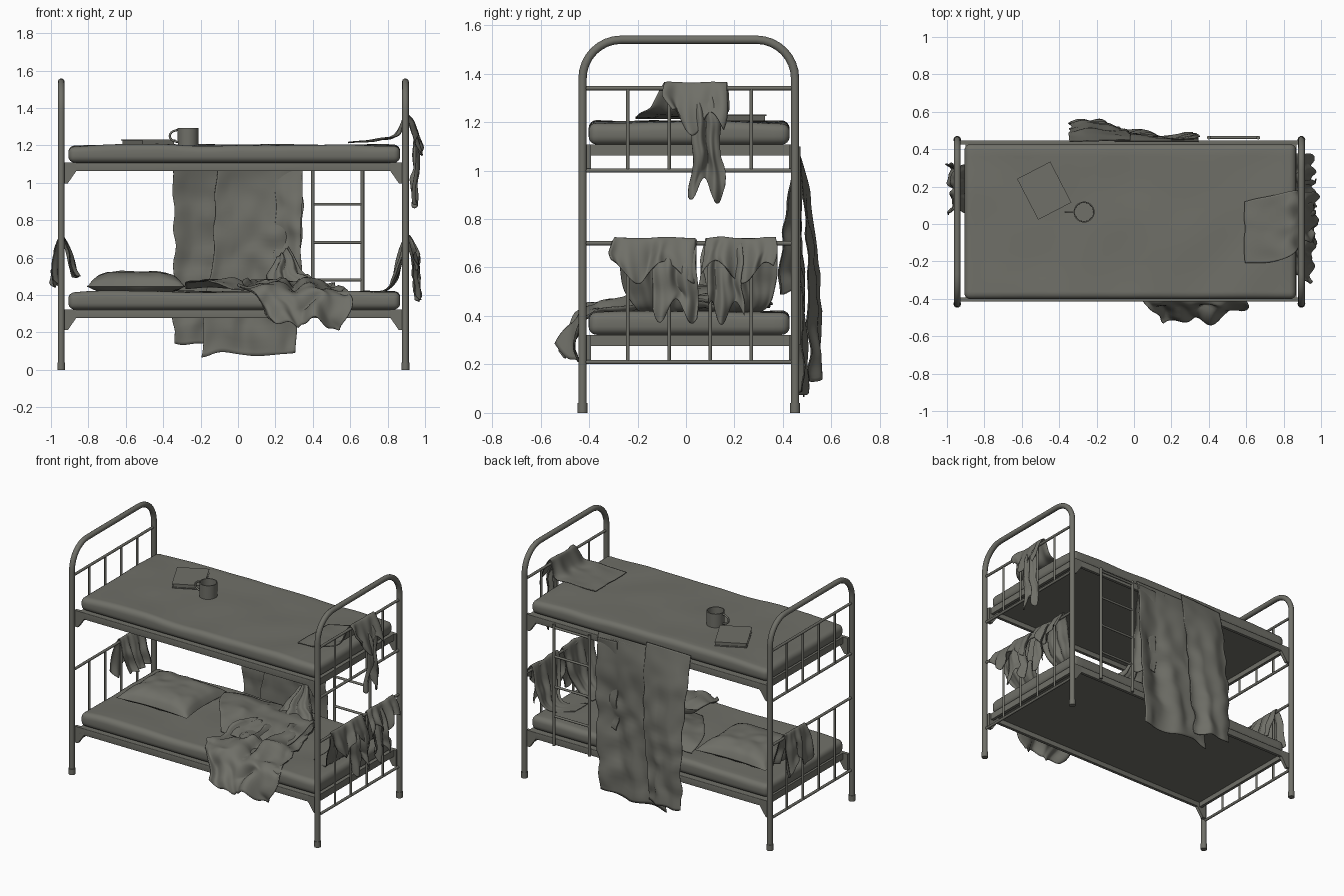
import bpy, bmesh, math
from mathutils import Vector, Matrix, noise

if "Cube" in bpy.data.objects:
    bpy.data.objects.remove(bpy.data.objects["Cube"])

grey = bpy.data.materials.new("olive_grey")
grey.use_nodes = True
COLOUR = (0.16, 0.16, 0.138, 1)
grey.diffuse_color = COLOUR
grey.node_tree.nodes["Principled BSDF"].inputs["Base Color"].default_value = COLOUR


def finish(name, mesh, angle=40):
    mesh.materials.clear()
    mesh.materials.append(grey)
    mesh.shade_smooth()
    mesh.set_sharp_from_angle(angle=math.radians(angle))
    obj = bpy.data.objects.new(name, mesh)
    bpy.context.scene.collection.objects.link(obj)
    return obj


def from_bmesh(name, bm, angle=40):
    bmesh.ops.recalc_face_normals(bm, faces=bm.faces)
    mesh = bpy.data.meshes.new(name)
    bm.to_mesh(mesh)
    bm.free()
    return finish(name, mesh, angle)


def tube(name, points, radius):
    curve = bpy.data.curves.new(name, "CURVE")
    curve.dimensions = "3D"
    curve.bevel_depth = radius
    curve.bevel_resolution = 3
    curve.use_fill_caps = True
    spline = curve.splines.new("POLY")
    spline.points.add(len(points) - 1)
    for point, co in zip(spline.points, points):
        point.co = (*co, 1)
    temp = bpy.data.objects.new(name + "_path", curve)
    mesh = bpy.data.meshes.new_from_object(temp)
    bpy.data.objects.remove(temp)
    return finish(name, mesh)


def box(name, low, high, bevel=0.0, turn=0.0):
    low, high = Vector(low), Vector(high)
    bm = bmesh.new()
    bmesh.ops.create_cube(bm, size=1)
    bmesh.ops.scale(bm, vec=high - low, verts=bm.verts)
    if bevel:
        bmesh.ops.bevel(bm, geom=bm.edges[:], offset=bevel, segments=4,
                        profile=0.5, affect="EDGES")
    place = Matrix.Translation((low + high) / 2) @ Matrix.Rotation(turn, 4, "Z")
    bmesh.ops.transform(bm, matrix=place, verts=bm.verts)
    return from_bmesh(name, bm)


def surface(name, func, nu, nv, weld=False, angle=70):
    bm = bmesh.new()
    grid = [[bm.verts.new(func(i / nu, j / nv)) for i in range(nu + 1)]
            for j in range(nv + 1)]
    for a, b in zip(grid, grid[1:]):
        for i in range(nu):
            bm.faces.new((a[i], a[i + 1], b[i + 1], b[i]))
    if weld:
        bmesh.ops.remove_doubles(bm, verts=bm.verts, dist=1e-4)
    return from_bmesh(name, bm, angle)


def smooth_rows(rows, t):
    """Smooth curve through equal-length rows of numbers."""
    n = len(rows) - 1
    k = min(int(t * n), n - 1)
    f = t * n - k
    p, a, b, q = (rows[max(0, min(n, k + d))] for d in (-1, 0, 1, 2))
    return [y + f / 2 * (z - x + f * (2 * x - 5 * y + 4 * z - w + f * (3 * (y - z) + w - x)))
            for x, y, z, w in zip(p, a, b, q)]


def cloth(name, rows, fold_dir, folds, amp, seed=0, ragged=0.02, rough=0.02):
    """Sheet lofted through rows of (left xyz, right xyz, fold strength)."""
    fold_dir = Vector(fold_dir)

    def point(u, v):
        r = smooth_rows(rows, v)
        p = Vector(r[:3]).lerp(Vector(r[3:6]), u)
        wave = math.sin(math.tau * folds * u + seed + 1.5 * v)
        wave += 0.5 * math.sin(math.tau * folds * 1.7 * u + 2 * seed - 2 * v)
        hem = ragged * max(0, v - 0.6) * math.sin(9 * u + seed)
        bump = noise.noise_vector(p * 9 + Vector((seed, 0, 0))) * rough * r[6]
        return p + fold_dir * (wave * amp * r[6]) + bump + Vector((0, 0, hem))

    obj = surface(name, point, 40, 44)
    thick = obj.modifiers.new("thickness", "SOLIDIFY")
    thick.thickness = 0.005
    thick.offset = 0
    return obj


# Bed ends: bent tube frames with rails, bars and feet
X_ENDS = {"right": -0.945, "left": 0.895}
Y_FRONT, Y_BACK, TOP, BEND = -0.427, 0.45, 1.54, 0.16
BEDS = {"lower": 0.322, "upper": 1.107}
for side, x in X_ENDS.items():
    arch = [(x, Y_FRONT, 0)]
    for cy, start in ((Y_FRONT + BEND, math.pi), (Y_BACK - BEND, math.pi / 2)):
        for i in range(9):
            a = start - i * math.pi / 16
            arch.append((x, cy + BEND * math.cos(a), TOP - BEND + BEND * math.sin(a)))
    arch.append((x, Y_BACK, 0))
    tube(side + "_end_frame", arch, 0.018)
    for y in (Y_FRONT, Y_BACK):
        tube(side + "_foot", [(x, y, 0), (x, y, 0.04)], 0.021)
    for low, high in ((0.21, 0.7), (1.0, 1.34)):
        for z in (low, high):
            tube(side + "_end_rail", [(x, Y_FRONT, z), (x, Y_BACK, z)], 0.009)
        for i in range(4):
            y = -0.24 + 0.17 * i
            tube(side + "_end_bar", [(x, y, low), (x, y, high)], 0.0075)

# Bed bases, brackets and mattresses
for level, z in BEDS.items():
    for y in (-0.415, 0.425):
        box(level + "_side_rail", (-0.9, y, z - 0.045), (0.87, y + 0.022, z), 0.003)
        for side, x in X_ENDS.items():
            d = 1 if x < 0 else -1
            bm = bmesh.new()
            outline = ((0.01, 0), (0.08, 0), (0.08, -0.045), (0.035, -0.11), (0.01, -0.11))
            face = bm.faces.new([bm.verts.new((x + d * a, y, z + b)) for a, b in outline])
            ext = bmesh.ops.extrude_face_region(bm, geom=[face])["geom"]
            moved = [g for g in ext if isinstance(g, bmesh.types.BMVert)]
            bmesh.ops.translate(bm, vec=(0, 0.022, 0), verts=moved)
            from_bmesh(level + "_bracket", bm)
    for x in (-0.9, 0.85):
        box(level + "_cross_rail", (x, -0.4, z - 0.045), (x + 0.02, 0.43, z))
    box(level + "_base_panel", (-0.9, -0.4, z - 0.012), (0.87, 0.43, z))

    mattress = box(level + "_mattress", (-0.907, -0.402, z), (0.867, 0.428, z + 0.094), 0.034)
    bm = bmesh.new()
    bm.from_mesh(mattress.data)
    for axis, count, span in ((0, 24, 0.85), (1, 10, 0.36)):
        for i in range(count + 1):
            co = Vector()
            co[axis] = span * (2 * i / count - 1)
            normal = Vector()
            normal[axis] = 1
            bmesh.ops.bisect_plane(bm, geom=bm.verts[:] + bm.edges[:] + bm.faces[:],
                                   plane_co=co, plane_no=normal)
    for v in bm.verts:
        if v.co.z > z + 0.05:
            v.co.z += 0.012 * noise.noise(v.co * 4)
    bm.to_mesh(mattress.data)
    bm.free()

# Ladder
for x in (0.4, 0.665):
    tube("ladder_rail", [(x, 0.462, 0.28), (x, 0.462, 1.1)], 0.01)
for z in (0.48, 0.68, 0.885, 1.08):
    tube("ladder_rung", [(0.4, 0.462, z), (0.665, 0.462, z)], 0.008)


# Pillow: puffed top and bottom with pulled-in sides
def pillow_half(sign, height):
    def point(u, v):
        a, b = 2 * u - 1, 2 * v - 1
        puff = (max(0, (1 - a ** 4) * (1 - b ** 4))) ** 0.6
        wrinkle = 0.012 * puff * noise.noise(Vector((a * 3, b * 3, sign)))
        return Vector((-0.545 + 0.265 * a * (1 - 0.08 * (1 - b * b)),
                       0.08 + 0.23 * b * (1 - 0.1 * (1 - a * a)),
                       0.445 + sign * height * puff + wrinkle))
    return point


surface("pillow_top", pillow_half(1, 0.08), 28, 28)
surface("pillow_bottom", pillow_half(-1, 0.034), 28, 28)

# Mug with handle
MUG = Vector((-0.267, 0.064, 1.2))
PROFILE = [(0, 0), (0.055, 0), (0.056, 0.093), (0.05, 0.093), (0.049, 0.01), (0, 0.01)]


def mug_point(u, v):
    r, h = PROFILE[round(v * (len(PROFILE) - 1))]
    return MUG + Vector((r * math.cos(math.tau * u), r * math.sin(math.tau * u), h))


surface("mug", mug_point, 28, len(PROFILE) - 1, weld=True, angle=40)
tube("mug_handle", [MUG + Vector((-0.05 - 0.048 * math.sin(a), 0, 0.05 + 0.032 * math.cos(a)))
                    for a in (math.pi * i / 10 for i in range(11))], 0.006)

# Book: two covers around a page block
for part, low, high, inset in (("book_back_cover", 1.202, 1.207, 0), ("book_pages", 1.207, 1.226, 0.006),
                               ("book_front_cover", 1.226, 1.231, 0)):
    box(part, (-0.603 + inset, 0.078 + inset, low), (-0.357 - inset, 0.278 - inset, high),
        turn=math.radians(-62.6))

# Blanket hanging behind the bed, its far half folded further out
cloth("hanging_blanket", [
    (0.345, 0.44, 1.13, -0.1, 0.44, 1.13, 0),
    (0.345, 0.46, 0.95, -0.12, 0.47, 0.95, 0.6),
    (0.34, 0.455, 0.6, -0.14, 0.48, 0.6, 1),
    (0.31, 0.475, 0.08, -0.2, 0.5, 0.08, 1)], (0, 1, 0), 1.4, 0.012, 1)
cloth("hanging_blanket_fold", [
    (-0.02, 0.45, 1.16, -0.345, 0.44, 1.15, 0),
    (-0.02, 0.49, 0.92, -0.345, 0.5, 0.92, 0.6),
    (-0.05, 0.525, 0.5, -0.34, 0.55, 0.5, 1),
    (-0.08, 0.53, 0.13, -0.34, 0.545, 0.14, 1)], (0, 1, 0), 1.1, 0.012, 3)
cloth("hanging_blanket_edge", [
    (0.345, 0.46, 1.1, 0.2, 0.45, 1.1, 0),
    (0.34, 0.41, 0.8, 0.2, 0.45, 0.8, 0.8),
    (0.34, 0.385, 0.5, 0.2, 0.45, 0.5, 1)], (0, 1, 0), 1, 0.008, 2)

# Crumpled blanket spilling over the front of the lower bed
cloth("crumpled_blanket", [
    (0.2, 0.37, 0.6, 0.27, 0.36, 0.66, 0.2),
    (0.13, 0.22, 0.45, 0.4, 0.22, 0.47, 0.9),
    (0.08, 0, 0.47, 0.5, 0, 0.45, 1),
    (0.02, -0.25, 0.45, 0.56, -0.25, 0.45, 1),
    (0.02, -0.41, 0.43, 0.6, -0.41, 0.42, 0.6),
    (0.12, -0.46, 0.36, 0.6, -0.45, 0.35, 0.8),
    (0.18, -0.53, 0.26, 0.55, -0.47, 0.24, 1)], (0, -0.4, 0.9), 2.6, 0.022, 2, 0.06, 0.05)
cloth("crumpled_blanket_flat", [
    (-0.28, 0.34, 0.44, 0.35, 0.36, 0.45, 0.3),
    (-0.27, 0.2, 0.48, 0.42, 0.2, 0.47, 0.6),
    (-0.15, 0.02, 0.47, 0.45, 0, 0.46, 0.6),
    (-0.02, -0.15, 0.425, 0.45, -0.2, 0.43, 0.3)], (0, 0, 1), 2, 0.012, 5, 0, 0.03)


# Clothes laid over the end rails, from inner hem to outer hem
def drape(name, rows, folds, amp, seed):
    cloth(name, [(x, y0, z, x, y1, z, s) for x, z, y0, y1, s in rows],
          (1, 0, 0), folds, amp, seed, 0.12)


drape("upper_towel", [
    (0.59, 1.215, -0.21, 0.12, 0.2), (0.75, 1.23, -0.2, 0.16, 0.4),
    (0.855, 1.26, -0.15, 0.18, 0.6), (0.895, 1.362, -0.09, 0.17, 0.1),
    (0.94, 1.29, -0.1, 0.17, 0.7), (0.965, 1.2, -0.06, 0.15, 1)], 2, 0.013, 1)
drape("upper_towel_tail", [
    (0.9, 1.36, 0, 0.1, 0.1), (0.945, 1.25, 0.03, 0.13, 0.7),
    (0.95, 1.08, 0.03, 0.145, 1), (0.94, 0.92, 0.02, 0.155, 1)], 2, 0.012, 4)
for name, y0, y1, tail0, tail1, seed in (("lower_shirt_front", -0.31, 0.04, -0.14, 0.045, 2),
                                         ("lower_shirt_back", 0.07, 0.37, 0.09, 0.23, 6)):
    drape(name, [
        (0.67, 0.42, tail0, tail1, 0.1), (0.8, 0.43, y0 + 0.1, y1 - 0.04, 0.3),
        (0.86, 0.56, y0 + 0.04, y1, 0.8), (0.895, 0.718, y0 + 0.02, y1, 0.1),
        (0.935, 0.65, y0, y1, 0.8), (0.95, 0.58, y0, y1, 1)], 3, 0.012, seed)
    drape(name + "_sleeve", [
        (0.9, 0.715, tail0, tail1, 0.1), (0.945, 0.6, tail0, tail1, 0.8),
        (0.96, 0.41, tail0, tail1, 1)], 2, 0.013, seed + 1)
drape("right_end_shirt", [
    (-0.865, 0.5, 0.08, 0.31, 1), (-0.9, 0.62, 0.06, 0.32, 0.8),
    (-0.945, 0.72, 0.08, 0.3, 0.1), (-0.972, 0.62, 0.06, 0.33, 0.7),
    (-0.982, 0.49, 0.05, 0.32, 1)], 3, 0.012, 3)
